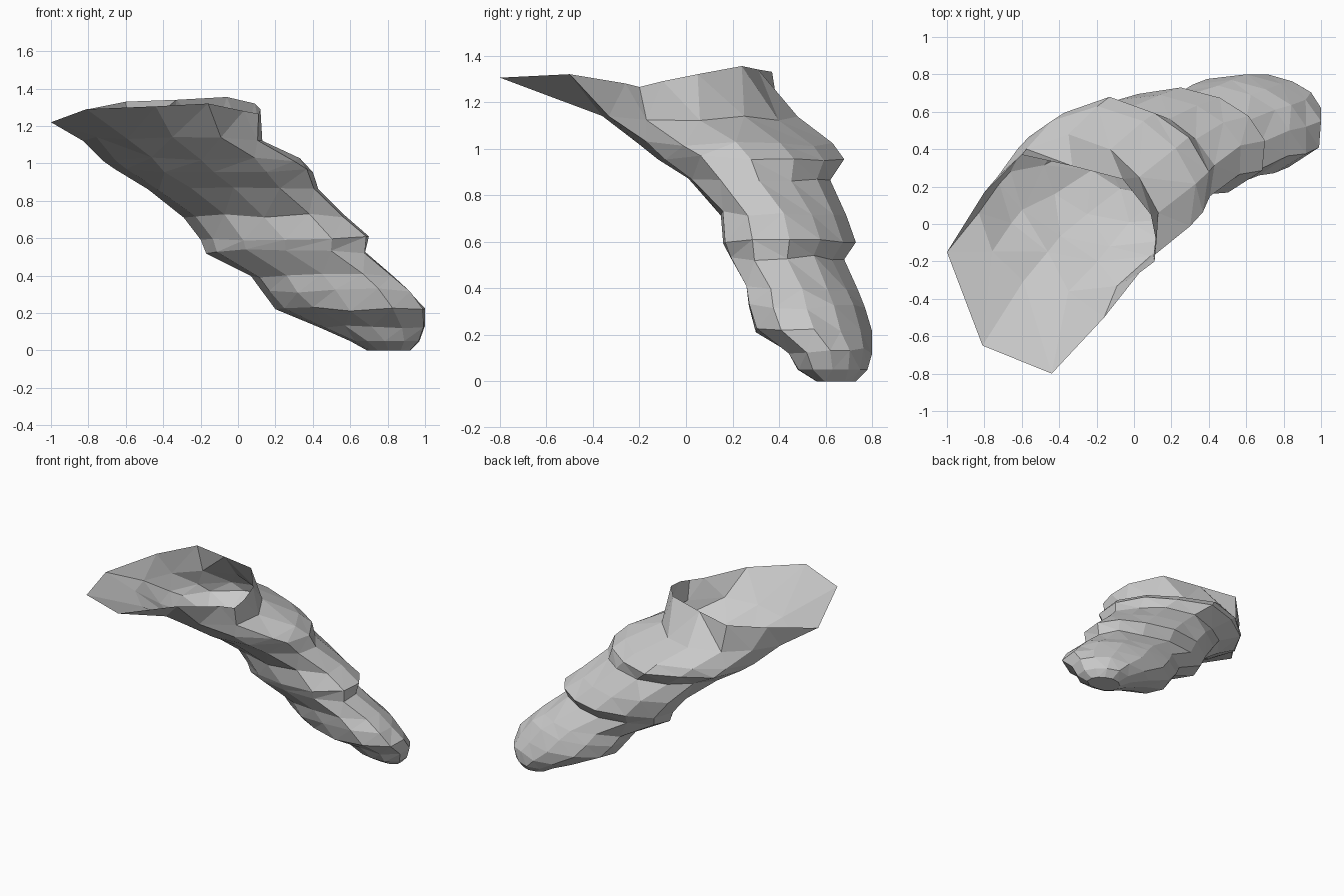
import bpy, bmesh, math, random

if "Cube" in bpy.data.objects:
    bpy.data.objects.remove(bpy.data.objects["Cube"])

random.seed(7)
SIDES = 12

# Horizontal sections of the leaning body: z, x min, x max, y min, y max
sections = [
    (0.005, .69, .92, .56, .73),
    (0.05, .60, .97, .48, .78),
    (0.13, .43, 1.0, .44, .80),
    (0.22, .20, 1.0, .30, .80),
    (0.32, .12, .92, .27, .77),
    (0.40, .07, .83, .26, .74),
    (0.53, -.17, .68, .19, .68),
    (0.60, -.20, .70, .16, .73),
    (0.72, -.29, .57, .15, .69),
    (0.86, -.48, .43, .01, .62),
    (0.96, -.66, .40, -.12, .68),
    (1.02, -.72, .33, -.20, .63),
    (1.13, -.83, .13, -.36, .48),
]

# Flared open rim, one point per side
rim = [
    (.12, -.10, 1.29), (.09, .05, 1.32), (-.06, .24, 1.355),
    (-.33, .31, 1.34), (-.60, .37, 1.33), (-.80, .17, 1.29),
    (-1.0, -.15, 1.22), (-.81, -.65, 1.29), (-.44, -.80, 1.305),
    (-.16, -.50, 1.32), (.03, -.26, 1.28), (.11, -.20, 1.265),
]

bm = bmesh.new()


def section_ring(i, z, x0, x1, y0, y1):
    """Oval section, flattened at the back right and fuller at the front right."""
    high = z > .8
    verts = []
    for k in range(SIDES):
        a = 2 * math.pi * k / SIDES
        s = 1
        if k in (1, 2):
            s = .92
        elif k in (4, 5):
            s = .92 if high else 1.03
        elif k in (10, 11):
            s = 1.08 if high else 1.14
        if k % 3:
            s *= random.uniform(.98, 1.02)
        dz = random.uniform(-.012, .012) if i > 1 else 0
        verts.append(bm.verts.new((
            (x0 + x1) / 2 + (x1 - x0) / 2 * max(-1, min(1, math.cos(a) * s)),
            (y0 + y1) / 2 + (y1 - y0) / 2 * max(-1, min(1, math.sin(a) * s)),
            max(0, z + dz - (.005 if i == 0 else 0)))))
    return verts


rings = [section_ring(i, *s) for i, s in enumerate(sections)]
rings.append([bm.verts.new(p) for p in rim])

# Faceted wall, closed at the tip and open at the rim
bm.faces.new(rings[0][::-1])
for lower, upper in zip(rings, rings[1:]):
    for k in range(SIDES):
        n = (k + 1) % SIDES
        bm.faces.new((lower[k], lower[n], upper[n], upper[k]))
bmesh.ops.triangulate(bm, faces=bm.faces[:])

mesh = bpy.data.meshes.new("hollow_horn_shell")
bm.to_mesh(mesh)
bm.free()
shell = bpy.data.objects.new("hollow_horn_shell", mesh)
bpy.context.collection.objects.link(shell)
